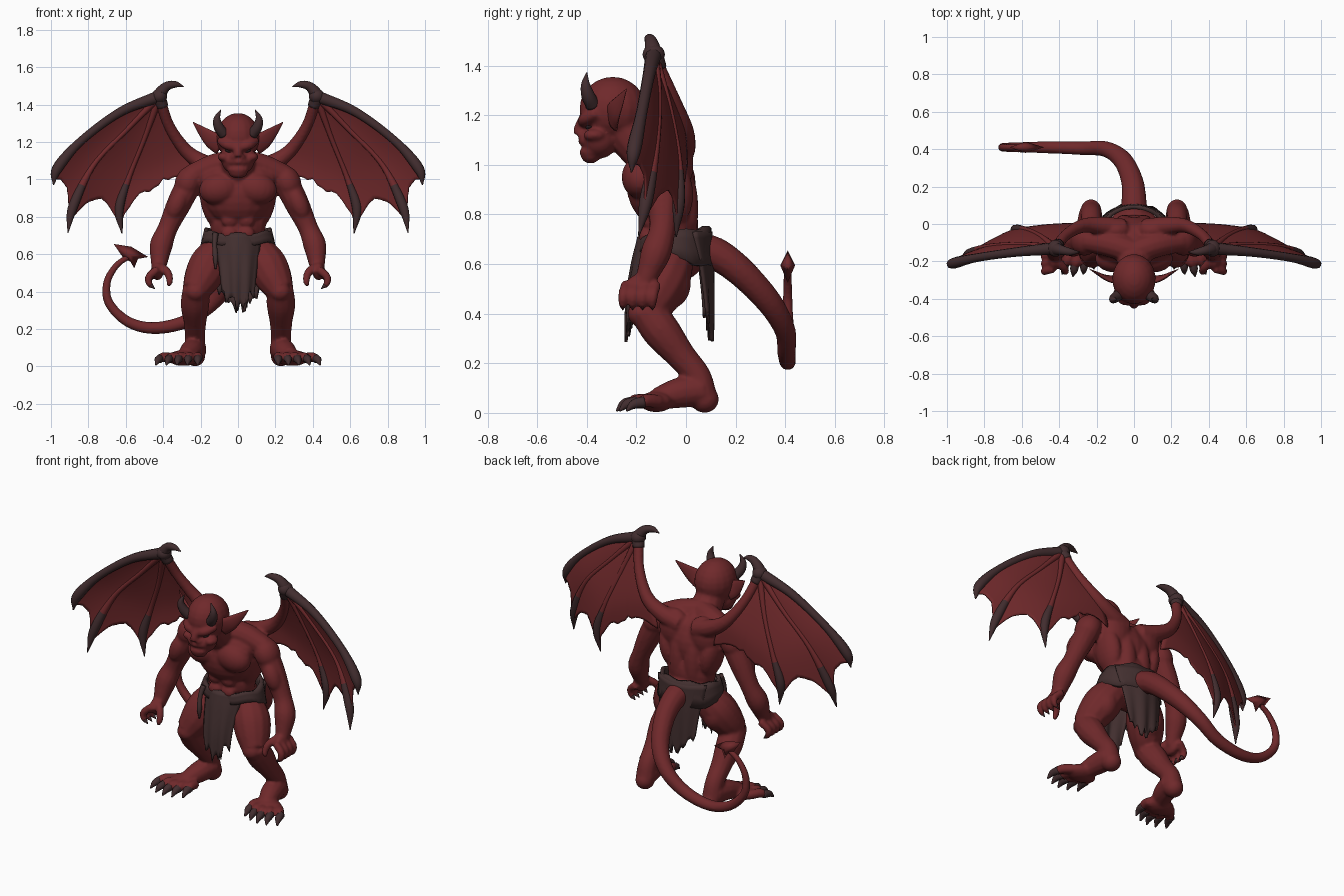
import bpy, bmesh, math, random
from mathutils import Vector, Matrix, Euler

random.seed(4)
cube = bpy.data.objects.get("Cube")
if cube:
    bpy.data.objects.remove(cube, do_unlink=True)

def material(name, color):
    mat = bpy.data.materials.new(name)
    mat.use_nodes = True
    mat.diffuse_color = (*color, 1)
    mat.node_tree.nodes["Principled BSDF"].inputs["Base Color"].default_value = (*color, 1)
    return mat

RED = material("red skin", (.16, .022, .024))
DARK = material("dark horn", (.054, .026, .028))
CLOTH = material("brown cloth", (.056, .029, .029))

def finish(bm, name, mat, thickness=0, fuse=False):
    bmesh.ops.recalc_face_normals(bm, faces=bm.faces)
    for face in bm.faces:
        face.smooth = True
    mesh = bpy.data.meshes.new(name)
    bm.to_mesh(mesh)
    bm.free()
    mesh.materials.append(mat)
    obj = bpy.data.objects.new(name, mesh)
    bpy.context.collection.objects.link(obj)
    if thickness:
        solid = obj.modifiers.new("thickness", "SOLIDIFY")
        solid.thickness, solid.offset = thickness, 0
    if fuse:
        remesh = obj.modifiers.new("fuse", "REMESH")
        remesh.mode, remesh.voxel_size, remesh.use_smooth_shade = "VOXEL", .009, True
        soften = obj.modifiers.new("soften", "SMOOTH")
        soften.factor, soften.iterations = .5, 4
    return mesh

def spline(points, steps):
    pts = [Vector(p) for p in points]
    pts = [2 * pts[0] - pts[1]] + pts + [2 * pts[-1] - pts[-2]]
    out = []
    for a, b, c, d in zip(pts, pts[1:], pts[2:], pts[3:]):
        for t in (k / steps for k in range(steps)):
            out.append(b + (c - a) * (t / 2) + (2 * a - 5 * b + 4 * c - d) * (t * t / 2)
                       + (3 * b - a - 3 * c + d) * (t ** 3 / 2))
    return out + [pts[-2]]

def along_path(path, v):
    i = min(int(v * (len(path) - 1)), len(path) - 2)
    return path[i].lerp(path[i + 1], v * (len(path) - 1) - i).to_3d()

def skin_grid(bm, grid):
    for a, b in zip(grid, grid[1:]):
        for j in range(len(a) - 1):
            bm.faces.new((a[j], b[j], b[j + 1], a[j + 1]))

def limb(bm, points, side=1, flat=1, ref=(0, 1, .3), sides=12, steps=5):
    """Tapered tube along (x, y, z, radius) points; side mirrors x."""
    path = spline(points, steps)
    centres = [Vector((p[0] * side, p[1], p[2])) for p in path]
    normal, rings = Vector(ref), []
    for i, centre in enumerate(centres):
        along = (centres[min(i + 1, len(path) - 1)] - centres[max(i - 1, 0)]).normalized()
        normal = (normal - along * normal.dot(along)).normalized()
        across, radius = along.cross(normal), max(path[i][3], .002)
        turns = [math.tau * k / sides for k in range(sides)]
        rings.append([bm.verts.new(centre + radius * (across * math.cos(a) + normal * math.sin(a) * flat))
                      for a in turns])
    skin_grid(bm, [ring + ring[:1] for ring in rings])
    bm.faces.new(rings[0])
    bm.faces.new(rings[-1])

def blob(bm, centre, scale, side=1, tilt=0):
    place = Vector((centre[0] * side, centre[1], centre[2]))
    bmesh.ops.create_uvsphere(bm, u_segments=18, v_segments=12, radius=1,
                              matrix=Matrix.LocRotScale(place, Euler((0, tilt * side, 0)), Vector(scale)))

# Torso, neck and head masses
body, claws, ears, horns, eyes = (bmesh.new() for _ in range(5))
blob(body, (0, -.035, .65), (.155, .118, .12))
blob(body, (0, -.06, .76), (.152, .11, .14))
blob(body, (0, -.10, .92), (.195, .14, .17))
blob(body, (0, -.11, 1.0), (.22, .125, .10))
limb(body, [(0, -.12, 1.02, .1), (0, -.21, 1.1, .09), (0, -.27, 1.18, .085)])
blob(body, (0, -.295, 1.225), (.117, .135, .13))
blob(body, (0, -.35, 1.10), (.09, .075, .075))
blob(body, (0, -.385, 1.04), (.052, .04, .035))
blob(body, (0, -.385, 1.095), (.07, .05, .026))
blob(body, (0, -.385, 1.052), (.06, .047, .019))
limb(body, [(0, -.41, 1.19, .022), (0, -.43, 1.15, .022), (0, -.43, 1.125, .024)])

# Tail
limb(body, [(0, .0, .66, .08), (0, .12, .64, .068), (-.01, .23, .56, .06), (-.06, .34, .44, .052),
            (-.15, .4, .33, .043), (-.28, .405, .24, .037), (-.45, .41, .205, .033),
            (-.59, .41, .24, .029), (-.69, .41, .34, .025), (-.7, .41, .45, .021),
            (-.65, .41, .54, .018), (-.58, .41, .59, .016)])

for s in (1, -1):
    # Chest, back and belly muscles
    blob(body, (.1, -.185, .95), (.11, .075, .085), s, .2)
    blob(body, (.1, -.035, 1.0), (.1, .065, .12), s)
    blob(body, (.14, -.06, .88), (.06, .09, .14), s, .2)
    blob(body, (.05, -.003, .82), (.055, .053, .17), s)
    for z in (.85, .78, .71):
        blob(body, (.045, -.16, z), (.045, .03, .036), s)
    limb(body, [(0, -.15, 1.09, .07), (.12, -.11, 1.07, .07), (.25, -.09, 1.02, .06)], s)

    # Arm and hand
    blob(body, (.265, -.09, .985), (.072, .08, .09), s, -.4)
    limb(body, [(.25, -.09, 1.0, .07), (.315, -.09, .87, .066), (.375, -.095, .74, .054),
                (.41, -.12, .65, .062), (.42, -.15, .57, .048), (.425, -.175, .51, .036)], s)
    blob(body, (.325, -.125, .87), (.05, .05, .09), s, -.4)
    blob(body, (.43, -.185, .51), (.032, .06, .05), s)
    for y in (-.24, -.2, -.16, -.12):
        limb(body, [(.43, y, .52, .022), (.475, y - .012, .48, .021), (.475, y - .015, .445, .018),
                    (.455, y - .015, .42, .01)], s)
        limb(claws, [(.467, y - .015, .435, .014), (.445, y - .015, .415, .002)], s, sides=8)
    limb(body, [(.41, -.2, .53, .024), (.375, -.235, .5, .022), (.365, -.255, .455, .018), (.375, -.26, .43, .01)], s)

    # Leg and foot
    limb(body, [(.085, -.04, .65, .08), (.15, -.085, .55, .108), (.192, -.125, .47, .1), (.23, -.165, .4, .073)], s)
    blob(body, (.165, -.065, .52), (.075, .085, .1), s)
    limb(body, [(.225, -.165, .42, .07), (.23, -.1, .33, .077), (.23, -.02, .23, .06),
                (.23, .045, .15, .055), (.23, .065, .07, .06)], s)
    blob(body, (.225, -.19, .4), (.055, .045, .05), s)
    blob(body, (.23, .075, .055), (.055, .058, .055), s)
    limb(body, [(.23, .06, .09, .065), (.25, -.03, .08, .062), (.28, -.12, .055, .045)], s)
    blob(body, (.29, -.12, .045), (.09, .07, .042), s)
    for i in range(5):
        x, y, spread = .215 + .036 * i, -.11 - .04 * math.sin(math.pi * i / 4), .01 * i
        limb(body, [(x, y, .045, .028), (x + spread, y - .05, .05, .027), (x + spread * 1.5, y - .08, .035, .02)], s)
        limb(claws, [(x + spread * 1.4, y - .06, .043, .024), (x + spread * 1.7, y - .1, .035, .02),
                     (x + spread * 2, y - .13, .008, .004)], s, sides=8)

    # Face, ears and horns
    limb(body, [(.01, -.415, 1.17, .022), (.06, -.405, 1.185, .026), (.1, -.36, 1.21, .02)], s)
    blob(body, (.075, -.37, 1.12), (.035, .045, .025), s)
    blob(body, (.022, -.42, 1.12), (.018, .02, .014), s)
    blob(eyes, (.05, -.392, 1.15), (.022, .014, .007), s, -.3)
    limb(ears, [(.09, -.3, 1.18, .055), (.145, -.29, 1.215, .047), (.195, -.265, 1.26, .026),
                (.24, -.24, 1.305, .003)], s, flat=.3, ref=(.6 * s, -.8, 0))
    limb(horns, [(.075, -.375, 1.24, .03), (.103, -.395, 1.28, .027), (.112, -.405, 1.325, .018),
                 (.092, -.4, 1.372, .002)], s)

    # Fleshy lower arm of the wing
    limb(body, [(.06, -.03, 1.04, .06), (.17, -.01, 1.08, .05), (.275, -.01, 1.15, .038),
                (.365, -.06, 1.28, .03), (.415, -.125, 1.42, .03)], s)

finish(body, "body", RED, fuse=True)
for bm, name, mat in ((claws, "claws", DARK), (ears, "ears", RED), (horns, "horns", DARK), (eyes, "eyes", DARK)):
    finish(bm, name, mat)

# Wings: a fan of bones from the wrist, with scalloped skin between them
wrist = (.42, -.13, 1.445)
fan = [
    [(*wrist, .034), (.63, -.15, 1.36, .025), (.84, -.18, 1.205, .023), (.965, -.21, 1.06, .029), (.987, -.22, .97, .003)],
    [(*wrist, .022), (.59, -.11, 1.27, .014), (.77, -.12, 1.08, .015), (.88, -.16, .86, .027), (.91, -.19, .715, .003)],
    [(*wrist, .022), (.5, -.065, 1.22, .014), (.58, -.03, 1.02, .015), (.635, -.03, .85, .026), (.62, -.04, .71, .003)],
    [(*wrist, .02), (.365, -.06, 1.28, .01), (.275, -.01, 1.15, .01), (.21, .0, 1.05, .01), (.19, .0, .95, .01)],
]
bones, ribs, skin = (bmesh.new() for _ in range(3))
ACROSS, ALONG = 16, 24
tatter = [random.uniform(-.03, .03) for _ in range(ACROSS + 1)]
for s in (1, -1):
    for bm, points in zip((bones, ribs, ribs), fan):
        limb(bm, points, s, steps=8, sides=10)
    blob(bones, wrist, (.042, .045, .04), s)
    limb(bones, [(.405, -.11, 1.39, .033), (*wrist, .036), (.385, -.14, 1.495, .026),
                 (.335, -.15, 1.508, .018), (.29, -.15, 1.495, .002)], s)
    for panel, scallop in enumerate((.18, .23, .23)):
        first, second = spline(fan[panel], 8), spline(fan[panel + 1], 8)
        grid = []
        for i in range(ACROSS + 1):
            u = i / ACROSS
            arch = math.sin(math.pi * u) ** .7 if 0 < i < ACROSS else 0
            reach = .92 - scallop * arch + tatter[i] * arch * (1.5 if panel == 2 else .3)
            row = []
            for v in (reach * j / ALONG for j in range(ALONG + 1)):
                p = along_path(first, v).lerp(along_path(second, v), u)
                row.append(skin.verts.new((p.x * s, p.y + .018 * arch * v, p.z)))
            grid.append(row)
        skin_grid(skin, grid)
finish(bones, "wing_leading_bones", DARK)
finish(skin, "wing_skin", RED, thickness=.008)
rib_mesh = finish(ribs, "wing_ribs", RED)
rib_mesh.materials.append(DARK)
for face in rib_mesh.polygons:
    face.material_index = int(face.center.z < .97)

# Barbed tail tip
tip = bmesh.new()
outline = [(-.61, .575), (-.665, .655), (-.57, .64), (-.48, .585), (-.535, .575), (-.555, .525), (-.575, .56)]
rim = [tip.verts.new((x, .41, z)) for x, z in outline]
for y in (.38, .44):
    peak = tip.verts.new((-.58, y, .595))
    for a, b in zip(rim, rim[1:] + rim[:1]):
        tip.faces.new((a, b, peak))
finish(tip, "tail_tip", RED)

# Loincloth: waistband draped over the hips, hanging flaps and a tie
band, loops = bmesh.new(), []
for v in (0, .3, .6, 1):
    loop = []
    for a in (math.tau * k / 40 for k in range(40)):
        back = math.sin(a)
        drape = .06 + .09 * max(back + .25, 0) ** .5
        z = .73 + .02 * back - v * drape + .006 * math.sin(7 * a)
        across, depth = .17 + .025 * v, .136 + .006 * v
        loop.append(band.verts.new((across * math.cos(a), -.045 + depth * back, z)))
    loops.append(loop + loop[:1])
skin_grid(band, loops)
finish(band, "waistband", CLOTH, thickness=.022)

def flap(name, facing, top_width, end_width, path):
    bm, grid = bmesh.new(), []
    curve = spline([(0, y, z) for y, z in path], 5)
    for u in (i / 9 - 1 for i in range(19)):
        length, row = 1 - .12 * abs(u) - random.uniform(0, .17), []
        for v in (j / 15 for j in range(16)):
            p = along_path(curve, v * (1 - (1 - length) * min(1, 2 * v)))
            y = p.y - facing * .07 * u * u * (1 - v * .6) + .008 * math.sin(9 * u) * v
            row.append(bm.verts.new((u * (top_width + (end_width - top_width) * v), y, p.z)))
        grid.append(row)
    skin_grid(bm, grid)
    finish(bm, name, CLOTH, thickness=.012)

flap("front_flap", -1, .125, .085, [(-.19, .71), (-.215, .6), (-.235, .45), (-.235, .27)])
flap("back_flap", 1, .165, .115, [(.1, .73), (.105, .6), (.105, .45), (.1, .27)])
tie = bmesh.new()
limb(tie, [(-.12, -.17, .71, .016), (-.125, -.195, .65, .013), (-.12, -.21, .58, .014), (-.12, -.21, .52, .004)])
finish(tie, "cloth_tie", CLOTH)
